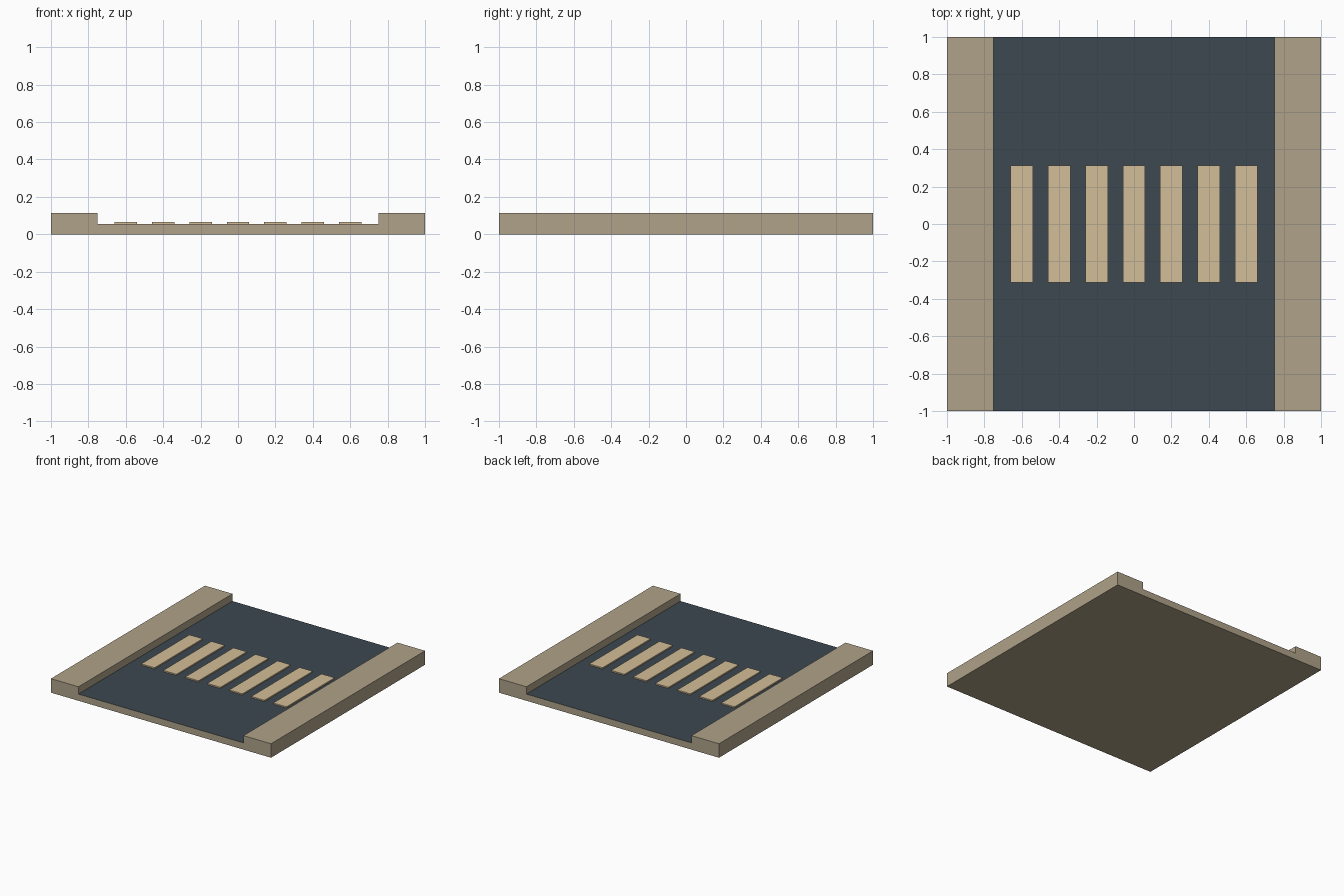
import bpy

if "Cube" in bpy.data.objects:
    bpy.data.objects.remove(bpy.data.objects["Cube"])


def material(name, rgb):
    m = bpy.data.materials.new(name)
    m.diffuse_color = (*rgb, 1)
    m.use_nodes = True
    m.node_tree.nodes["Principled BSDF"].inputs["Base Color"].default_value = m.diffuse_color
    return m


def box(name, x, y, z, mat):
    bpy.ops.mesh.primitive_cube_add(size=1)
    o = bpy.context.object
    o.name = name
    for v in o.data.vertices:
        for i, (lo, hi) in enumerate((x, y, z)):
            v.co[i] = hi if v.co[i] > 0 else lo
    o.data.materials.append(mat)
    return o


concrete = material("concrete", (0.43, 0.36, 0.25))
asphalt = material("asphalt", (0.045, 0.065, 0.08))
paint = material("paint", (0.65, 0.51, 0.31))

ROAD_Z = 0.055

# Ground slab, with asphalt on its upper face
base = box("road_base", (-1, 1), (-1, 1), (0, ROAD_Z), concrete)
base.data.materials.append(asphalt)
for p in base.data.polygons:
    if p.normal.z > 0.5:
        p.material_index = 1

# Raised pavements along both sides
box("left_pavement", (-1, -0.75), (-1, 1), (ROAD_Z, 0.115), concrete)
box("right_pavement", (0.75, 1), (-1, 1), (ROAD_Z, 0.115), concrete)

# Crossing stripes
for i in range(7):
    x = -0.6 + 0.2 * i
    box(f"crossing_stripe_{i + 1}", (x - 0.06, x + 0.06), (-0.313, 0.313),
        (ROAD_Z, 0.065), paint)
